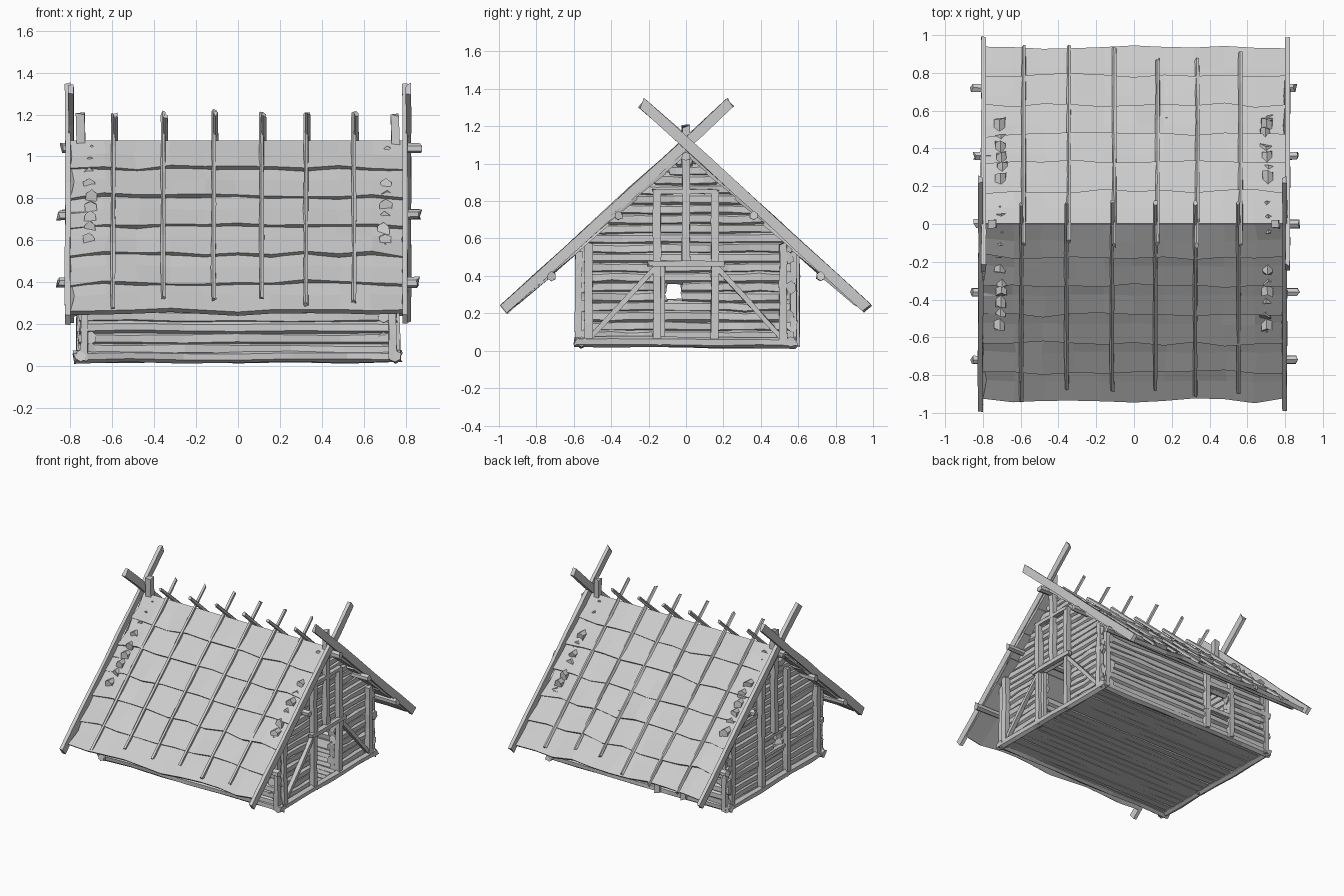
import bpy, bmesh, math, random
from mathutils import Vector

if "Cube" in bpy.data.objects:
    bpy.data.objects.remove(bpy.data.objects["Cube"])

random.seed(7)
X, Y = Vector((1, 0, 0)), Vector((0, 1, 0))


def jit(a):
    return random.uniform(-a, a)


def finish(bm, name):
    bmesh.ops.recalc_face_normals(bm, faces=bm.faces)
    me = bpy.data.meshes.new(name)
    bm.to_mesh(me)
    bm.free()
    ob = bpy.data.objects.new(name, me)
    bpy.context.collection.objects.link(ob)


def rings_to_mesh(bm, rings):
    n = len(rings[0])
    rings = [[bm.verts.new(p) for p in r] for r in rings]
    for a, b in zip(rings, rings[1:]):
        for i in range(n):
            j = (i + 1) % n
            bm.faces.new((a[i], a[j], b[j], b[i]))
    bm.faces.new(rings[0][::-1])
    bm.faces.new(rings[-1])


def rod(bm, p0, p1, w, h, sides=6, segs=4, rough=0.15):
    """Rough hewn timber from p0 to p1; w across, h tall, ragged ends."""
    p0, p1 = Vector(p0), Vector(p1)
    d = (p1 - p0).normalized()
    u = Y if abs(d.x) > 0.9 else X
    v = d.cross(u)
    k = 1 / math.cos(math.pi / sides)
    rings = []
    for s in range(segs + 1):
        c = p0.lerp(p1, s / segs)
        c = c + u * jit(w * rough * 0.4) + v * jit(h * rough * 0.4)
        ring = []
        for i in range(sides):
            a = math.tau * (i + 0.5) / sides
            m = k * (1 + jit(rough)) / 2
            end = jit(0.012) if s in (0, segs) else 0
            ring.append(c + u * math.cos(a) * w * m + v * math.sin(a) * h * m + d * end)
        rings.append(ring)
    rings_to_mesh(bm, rings)


def group(name, rods, **kw):
    bm = bmesh.new()
    for r in rods:
        rod(bm, *r, **kw)
    finish(bm, name)


RIDGE, SLOPE = 1.075, 0.9
L = math.hypot(1, SLOPE)


def on_roof(x, s, t, n=0):
    """Point on roof side s, at horizontal distance t from ridge, raised n."""
    return Vector((x, s * (t + n * SLOPE / L), RIDGE - SLOPE * t + n / L))


def spans(lo, hi, z, hole):
    """Split a log span around an opening (a, b, z0, z1)."""
    if hole and hole[2] < z < hole[3]:
        return [(lo, hole[0]), (hole[1], hi)]
    return [(lo, hi)]


# Floor planks
group("floor_planks", [((-0.74, -0.54 + i * 0.06, 0.05), (0.74, -0.54 + i * 0.06, 0.05), 0.056, 0.03)
                       for i in range(19)], sides=4, segs=3)

# Sill logs under the walls
group("sill_logs", [((s * 0.75, -0.59, 0.045), (s * 0.75, 0.59, 0.045), 0.05, 0.05) for s in (-1, 1)]
      + [((-0.78, s * 0.56, 0.045), (0.78, s * 0.56, 0.045), 0.05, 0.05) for s in (-1, 1)], segs=6)

# Long side walls of stacked logs
for s, name, hole in ((-1, "front_wall", None), (1, "back_wall", (-0.38, -0.2, 0.2, 0.38))):
    logs = []
    for i in range(10):
        z = 0.08 + i * 0.052
        y = s * (0.555 + jit(0.008))
        for a, b in spans(-0.75 + jit(0.02), 0.75 + jit(0.02), z, hole):
            logs.append(((a, y, z), (b, y, z), 0.055, 0.06))
    group(name, logs, segs=6)

# Window frame in the back wall
group("back_window_frame", [((x, 0.59, 0.03), (x, 0.59, 0.52), 0.04, 0.035) for x in (-0.4, -0.18)]
      + [((-0.42, 0.59, z), (-0.16, 0.59, z), 0.035, 0.03) for z in (0.19, 0.39)], sides=4)

# Gable walls of stacked logs, some ends poking through the roof
for s, name, hole in ((1, "door_gable", (-0.14, 0.14, 0.0, 0.45)),
                      (-1, "window_gable", (-0.11, -0.02, 0.27, 0.39))):
    logs = []
    for i in range(19):
        z = 0.08 + i * 0.052
        half = min(0.57, (RIDGE - z) / SLOPE - 0.02)
        if 0.58 < z < 0.86:
            half += random.uniform(0.03, 0.065)
        x = s * (0.705 + jit(0.008))
        for a, b in spans(-half + jit(0.012), half + jit(0.012), z, hole):
            logs.append(((x, a, z), (x, b, z), 0.055, 0.062))
    group(name, logs, segs=5)

# Vertical posts on both gables
for s, name, base in ((1, "door_gable_posts", 0.48), (-1, "window_gable_posts", 0.42)):
    x = s * 0.75
    posts = [((x, 0, base), (x, 0, 1.2), 0.04, 0.042)]
    posts += [((x, k * 0.155, 0.03), (x, k * 0.155, 0.86), 0.04, 0.042) for k in (-1, 1)]
    posts += [((x, k * 0.52, 0.04), (x, k * 0.52, 0.575), 0.04, 0.042) for k in (-1, 1)]
    group(name, posts, sides=4, segs=5)

# Corner posts against the long walls
group("corner_posts", [((sx * 0.735, sy * 0.575, 0.03), (sx * 0.735, sy * 0.575, 0.53), 0.035, 0.035)
                       for sx in (-1, 1) for sy in (-1, 1)], sides=4)

# Door lintel, inner jamb, upper tie and diagonal braces
group("door_frame", [((0.765, -0.2, 0.465), (0.765, 0.2, 0.465), 0.035, 0.03),
                     ((0.755, -0.17, 0.85), (0.755, 0.17, 0.85), 0.03, 0.025),
                     ((0.73, -0.125, 0.05), (0.73, -0.125, 0.46), 0.03, 0.025)]
      + [((0.75, k * 0.17, 0.44), (0.75, k * 0.51, 0.07), 0.03, 0.026) for k in (-1, 1)], sides=4)

# Window sill and head on the far gable
group("gable_window_frame", [((-0.74, -0.14, z), (-0.74, 0.14, z), 0.03, 0.025) for z in (0.265, 0.395)], sides=4)

# Purlins carrying the roof, ends sticking out
purlins = [(0, 1.04)] + [(s * y, z) for s in (-1, 1) for y, z in ((0.36, 0.722), (0.72, 0.398))]
group("purlins", [((-0.85 + jit(0.02), y, z), (0.86 + jit(0.02), y, z), 0.042, 0.042) for y, z in purlins], segs=5)

# Roof sides in six overlapping courses of wavy bark sheets
for s, name in ((-1, "front_roof"), (1, "back_roof")):
    bm = bmesh.new()
    for k in range(6):
        t0, t1 = k * 0.152 - (0.03 if k else 0), (k + 1) * 0.152 + 0.008
        rings = []
        for i in range(11):
            x = -0.8 + 0.16 * i
            drop = 0.012 if i in (0, 10) else 0
            e, m = t1 + jit(0.01), (t0 + t1) / 2
            lift = jit(0.008) - drop
            rings.append([on_roof(x, s, t0, 0.002), on_roof(x + jit(0.02), s, m, 0.012 + lift),
                          on_roof(x, s, e, 0.026 + lift), on_roof(x, s, e - 0.004, -0.004 + lift),
                          on_roof(x, s, t0, -0.024)])
        rings_to_mesh(bm, rings)
    finish(bm, name)

# Thin poles lying on the roof and crossing above the ridge
poles = []
for x in (-0.59, -0.35, -0.11, 0.12, 0.33, 0.56):
    for s in (-1, 1):
        top, end = -0.12 + jit(0.015), 0.9 + jit(0.05)
        poles.append((on_roof(x + s * 0.006, s, top, 0.022), on_roof(x + s * 0.006, s, end, 0.024), 0.02, 0.024))
group("roof_poles", poles, sides=5, segs=6, rough=0.2)

# Barge boards crossing at each gable peak
boards = []
for sx in (-1, 1):
    for s in (-1, 1):
        x = sx * 0.805 + s * 0.008
        boards.append(((x, -s * 0.235, 1.325), (x, s * 0.97, 0.225), 0.026, 0.056))
group("barge_boards", boards, sides=4, segs=7, rough=0.12)
